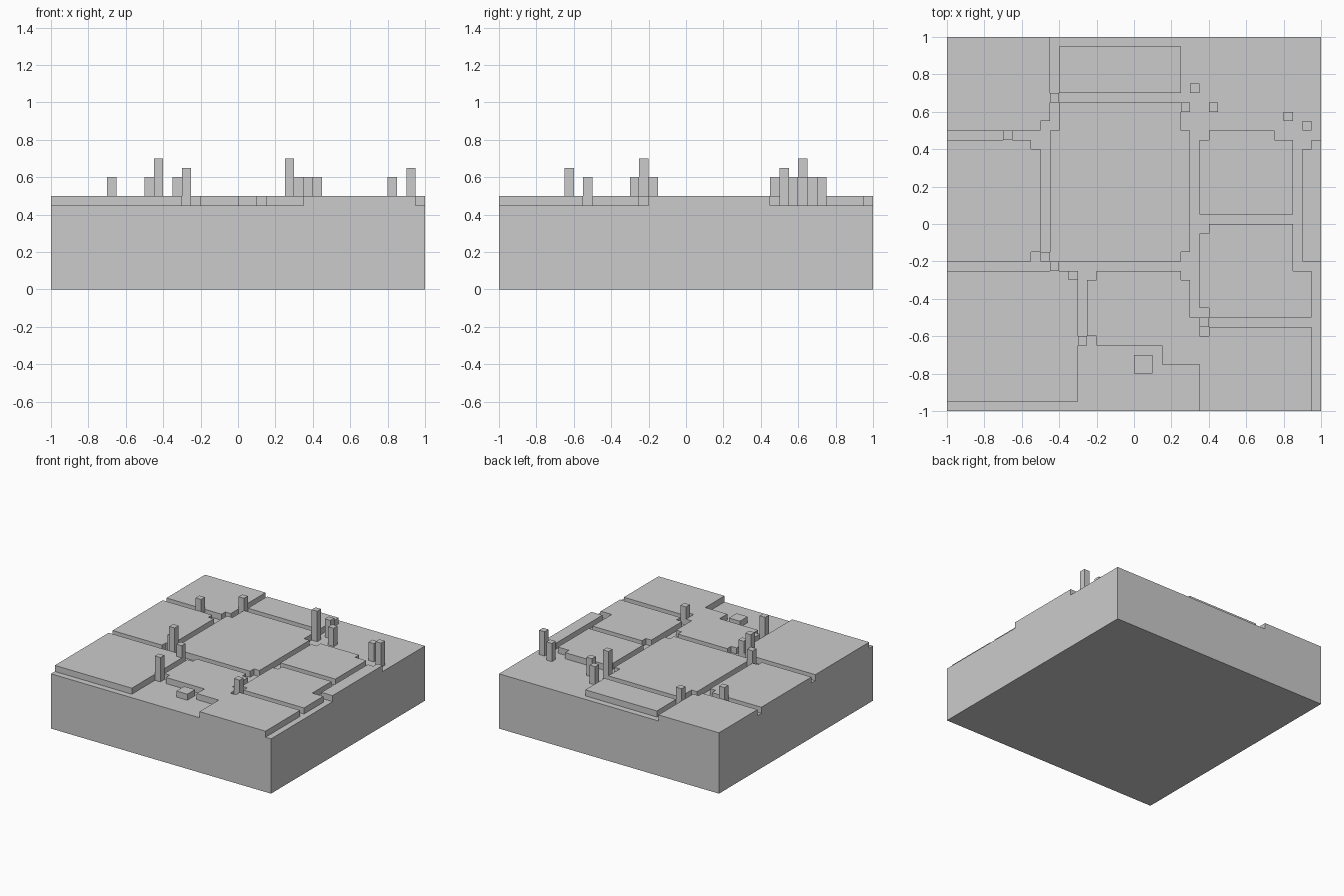
import bpy, bmesh

if "Cube" in bpy.data.objects:
    bpy.data.objects.remove(bpy.data.objects["Cube"])

GROUND, PLATE = 0.45, 0.5


def prism(name, outline, z0, z1):
    """Extrude a flat counter-clockwise outline from z0 up to z1."""
    bm = bmesh.new()
    face = bm.faces.new([bm.verts.new((x, y, z0)) for x, y in outline])
    top = bmesh.ops.extrude_face_region(bm, geom=[face], use_keep_orig=True)["geom"]
    for v in top:
        if isinstance(v, bmesh.types.BMVert):
            v.co.z = z1
    bmesh.ops.recalc_face_normals(bm, faces=bm.faces)
    mesh = bpy.data.meshes.new(name)
    bm.to_mesh(mesh)
    bm.free()
    obj = bpy.data.objects.new(name, mesh)
    bpy.context.collection.objects.link(obj)
    return obj


def block(name, x0, y0, x1, y1, z0, z1):
    return prism(name, [(x0, y0), (x1, y0), (x1, y1), (x0, y1)], z0, z1)


def plate(name, *outline):
    return prism(name, outline, GROUND, PLATE)


# Ground slab
block("ground_slab", -1, -1, 1, 1, 0, GROUND)

# Raised plates separated by channels
plate("front_left_plate", (-1, -.95), (-.3, -.95), (-.3, -.3), (-.35, -.3),
      (-.35, -.25), (-1, -.25))
plate("left_plate", (-1, -.2), (-.55, -.2), (-.55, -.15), (-.5, -.15),
      (-.5, .4), (-.55, .4), (-.55, .45), (-1, .45))
plate("back_left_plate", (-1, .5), (-.5, .5), (-.5, .55), (-.45, .55),
      (-.45, 1), (-1, 1))
plate("centre_plate", (-.45, -.2), (.25, -.2), (.25, -.15), (.3, -.15),
      (.3, .5), (.25, .5), (.25, .65), (-.4, .65), (-.4, .5), (-.45, .5))
plate("back_plate", (-.4, .7), (.25, .7), (.25, .95), (-.4, .95))
plate("right_back_plate", (.35, .05), (.85, .05), (.85, .45), (.75, .45),
      (.75, .5), (.4, .5), (.4, .45), (.35, .45))
plate("right_front_plate", (.4, -.5), (.95, -.5), (.95, -.25), (.85, -.25),
      (.85, 0), (.4, 0), (.4, -.05), (.35, -.05), (.35, -.45), (.4, -.45))
plate("right_edge_plate", (.9, -.2), (1, -.2), (1, .45), (.95, .45),
      (.95, .4), (.9, .4))
plate("front_plate", (.35, -1), (.95, -1), (.95, -.55), (.4, -.55), (.4, -.6),
      (.35, -.6), (.35, -.5), (.3, -.5), (.3, -.3), (.25, -.3), (.25, -.25),
      (-.2, -.25), (-.2, -.3), (-.25, -.3), (-.25, -.6), (-.2, -.6),
      (-.2, -.65), (.15, -.65), (.15, -.75), (.35, -.75))
block("small_plate", 0, -.8, .1, -.7, GROUND, PLATE)

# Thin square posts: corner x, corner y, top height
posts = [(-.7, .45, .6), (-.5, -.2, .6), (-.45, -.25, .7), (-.35, -.3, .6),
         (-.3, -.65, .65), (-.45, .65, .6), (.25, .6, .7), (.3, .7, .6),
         (.35, -.55, .6), (.4, .6, .6), (.8, .55, .6), (.9, .5, .65)]
for i, (x, y, top) in enumerate(posts, 1):
    block(f"post_{i}", x, y, x + .05, y + .05, GROUND, top)
